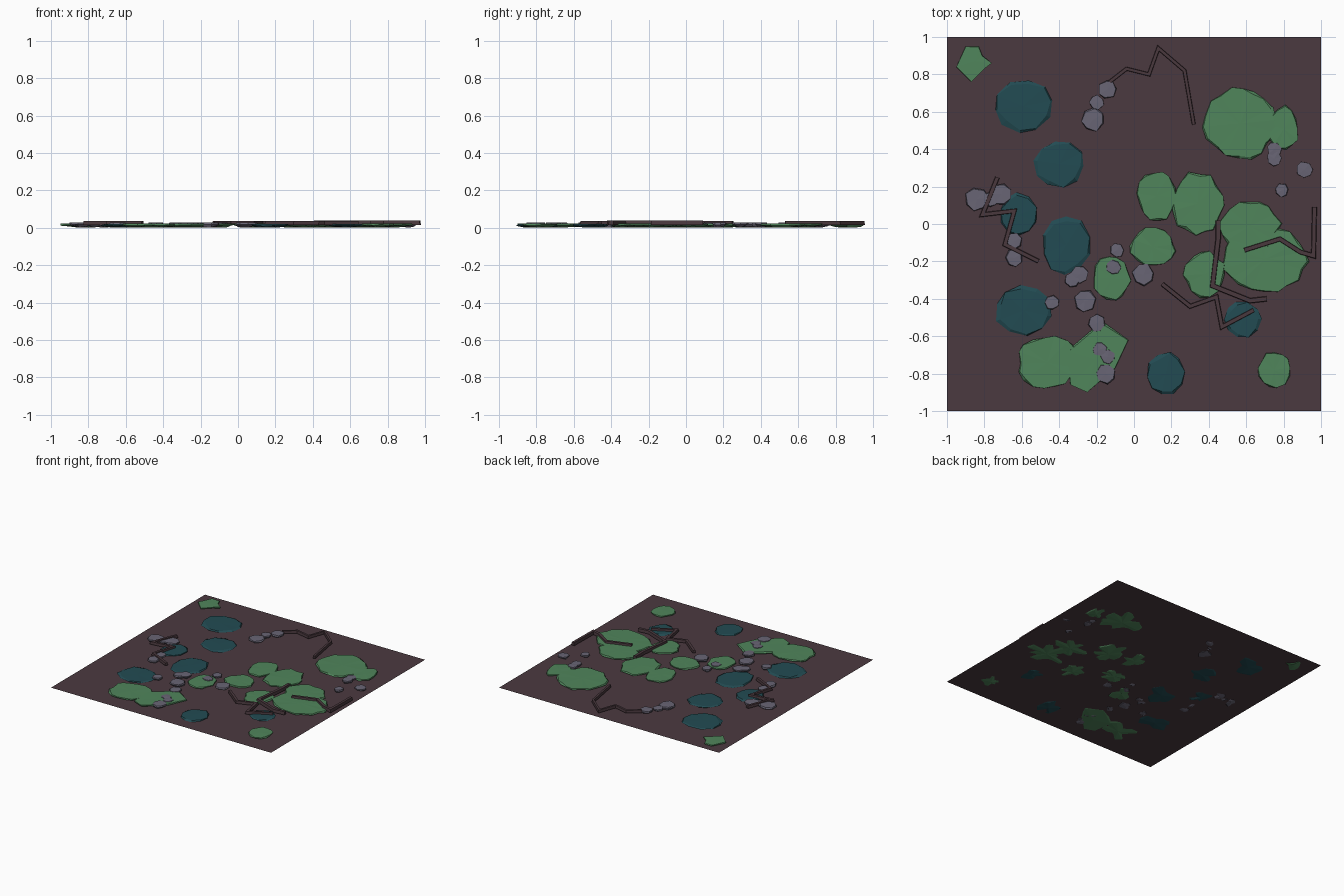
import bpy, bmesh, math, random
from mathutils import Vector

random.seed(7)
if "Cube" in bpy.data.objects:
    bpy.data.objects.remove(bpy.data.objects["Cube"], do_unlink=True)

GROUND_Z = 0.006


def material(name, r, g, b):
    mat = bpy.data.materials.new(name)
    mat.use_nodes = True
    mat.diffuse_color = (r, g, b, 1)
    mat.node_tree.nodes["Principled BSDF"].inputs["Base Color"].default_value = (r, g, b, 1)
    return mat


soil = material("dark_soil", 0.071, 0.042, 0.051)
moss = material("moss_green", 0.08, 0.235, 0.105)
water = material("deep_teal", 0.016, 0.071, 0.086)
stone = material("stone_grey", 0.14, 0.13, 0.177)
bark = material("root_brown", 0.068, 0.04, 0.048)


def finish(name, bm, mat):
    bmesh.ops.recalc_face_normals(bm, faces=bm.faces)
    mesh = bpy.data.meshes.new(name)
    bm.to_mesh(mesh)
    bm.free()
    mesh.materials.append(mat)
    obj = bpy.data.objects.new(name, mesh)
    bpy.context.collection.objects.link(obj)


def rough_ellipse(x, y, rx, ry, sides, jitter):
    """Uneven outline around an ellipse."""
    turn = random.random()
    points = []
    for i in range(sides):
        a = (i + turn + random.uniform(-jitter, jitter)) * math.tau / sides
        s = 1 + random.uniform(-jitter, jitter) * 0.6
        points.append((x + rx * s * math.cos(a), y + ry * s * math.sin(a)))
    return points


def slab(name, mat, outline, top, chip, dip):
    """Flat faceted lump: sunken base ring, wide rim, chipped top ring."""
    bm = bmesh.new()
    mid = sum((Vector(p) for p in outline), Vector((0, 0))) / len(outline)

    def ring(scale, height):
        verts = []
        for p in outline:
            q = mid.lerp(Vector(p), scale())
            verts.append(bm.verts.new((q.x, q.y, height())))
        return verts

    base = ring(lambda: random.uniform(0.6, 0.9), lambda: random.uniform(0, dip))
    rim = ring(lambda: 1, lambda: random.uniform(0.5, 0.75) * top)
    crown = ring(lambda: 1 - chip * random.random() ** 2, lambda: top * random.uniform(0.92, 1))
    for low, high in ((base, rim), (rim, crown)):
        for i in range(len(outline)):
            j = (i + 1) % len(outline)
            bm.faces.new((low[i], low[j], high[j], high[i]))
    for loop, z in ((base, 0.0), (crown, top)):
        hub = bm.verts.new((mid.x, mid.y, z))
        for i in range(len(loop)):
            bm.faces.new((loop[i], loop[(i + 1) % len(loop)], hub))
    finish(name, bm, mat)


def root(name, path, width, low, high):
    """Mitred bar that follows a bent path."""
    pts = [Vector(p) for p in path]
    bm = bmesh.new()
    rings = []
    for i, p in enumerate(pts):
        before = (p - pts[i - 1]).normalized() if i else (pts[1] - p).normalized()
        after = (pts[i + 1] - p).normalized() if i < len(pts) - 1 else before
        n1, n2 = Vector((-before.y, before.x)), Vector((-after.y, after.x))
        n = (n1 + n2).normalized()
        n *= width / 2 / max(n.dot(n1), 0.4)
        corners = ((1, low), (-1, low), (-0.8, high), (0.8, high))
        rings.append([bm.verts.new((p.x + n.x * s, p.y + n.y * s, z)) for s, z in corners])
    for a, b in zip(rings, rings[1:]):
        for k in range(4):
            m = (k + 1) % 4
            bm.faces.new((a[k], a[m], b[m], b[k]))
    bm.faces.new(rings[0])
    bm.faces.new(rings[-1])
    finish(name, bm, bark)


# Ground sheet
bm = bmesh.new()
bm.faces.new([bm.verts.new((x, y, GROUND_Z)) for x, y in ((-1, -1), (1, -1), (1, 1), (-1, 1))])
finish("ground", bm, soil)

# Moss patches: x, y, half width, half depth
patches = [
    (0.57, 0.54, 0.19, 0.2), (0.8, 0.51, 0.08, 0.12), (0.12, 0.15, 0.1, 0.135),
    (0.34, 0.11, 0.14, 0.17), (0.1, -0.12, 0.12, 0.1), (-0.12, -0.29, 0.1, 0.12),
    (0.38, -0.27, 0.11, 0.12), (0.62, -0.01, 0.16, 0.14), (0.7, -0.19, 0.23, 0.18),
    (-0.46, -0.74, 0.16, 0.14), (0.75, -0.78, 0.085, 0.1),
]
for i, (x, y, rx, ry) in enumerate(patches):
    sides = 9 + int(rx * 50)
    slab(f"moss_patch_{i}", moss, rough_ellipse(x, y, rx, ry, sides, 0.15), 0.024, 0.1, 0.012)
corner_moss = [(-.9, .95), (-.83, .95), (-.81, .9), (-.76, .86), (-.8, .83), (-.87, .76), (-.95, .84)]
front_moss = [(-.36, -.68), (-.17, -.52), (-.03, -.62), (-.1, -.77), (-.25, -.9), (-.34, -.86)]
slab("moss_patch_corner", moss, corner_moss, 0.022, 0.1, 0.012)
slab("moss_patch_front", moss, front_moss, 0.024, 0.1, 0.012)

# Pools
pools = [
    (-0.59, 0.63, 0.155, 0.14), (-0.4, 0.32, 0.135, 0.125), (-0.62, 0.05, 0.1, 0.115),
    (-0.36, -0.11, 0.13, 0.16), (-0.59, -0.46, 0.155, 0.135), (0.58, -0.51, 0.1, 0.1),
    (0.17, -0.8, 0.1, 0.115),
]
for i, (x, y, rx, ry) in enumerate(pools):
    slab(f"pool_{i}", water, rough_ellipse(x, y, rx, ry, 10, 0.1), 0.02, 0.28, 0.013)

# Stones: x, y, radius
stones = [
    (-.14, .72, .05), (-.22, .56, .065), (-.2, .65, .04), (-.84, .13, .065), (-.77, .13, .04),
    (-.71, .16, .06), (-.64, -.09, .042), (-.64, -.18, .048), (.75, .4, .04), (.75, .35, .04),
    (.91, .29, .045), (.79, .18, .037), (-.09, -.14, .038), (-.11, -.23, .042),
    (.05, -.27, .06), (-.29, -.27, .048), (-.33, -.3, .042), (-.26, -.41, .06),
    (-.44, -.42, .04), (-.2, -.53, .048), (-.18, -.67, .04), (-.14, -.71, .04), (-.15, -.8, .055),
]
for i, (x, y, r) in enumerate(stones):
    slab(f"stone_{i}", stone, rough_ellipse(x, y, r, r, 7, 0.12), 0.029, 0.15, 0.014)

# Crooked roots
root("back_root", [(-.13, .76), (-.04, .83), (.08, .8), (.13, .94), (.27, .82), (.32, .53)], 0.02, 0.014, 0.036)
root("right_root", [(-.73, .25), (-.81, .05), (-.64, .07), (-.69, -.11), (-.51, -.2)], 0.024, 0.014, 0.036)
root("front_root", [(.15, -.32), (.3, -.44), (.44, -.39), (.47, -.55), (.64, -.46)], 0.024, 0.014, 0.036)
root("middle_root", [(.45, .02), (.45, -.08), (.42, -.33), (.62, -.41), (.71, -.4)], 0.028, 0.015, 0.04)
root("left_root", [(.59, -.14), (.78, -.08), (.89, -.15), (.96, -.17), (.965, .09)], 0.026, 0.015, 0.04)
